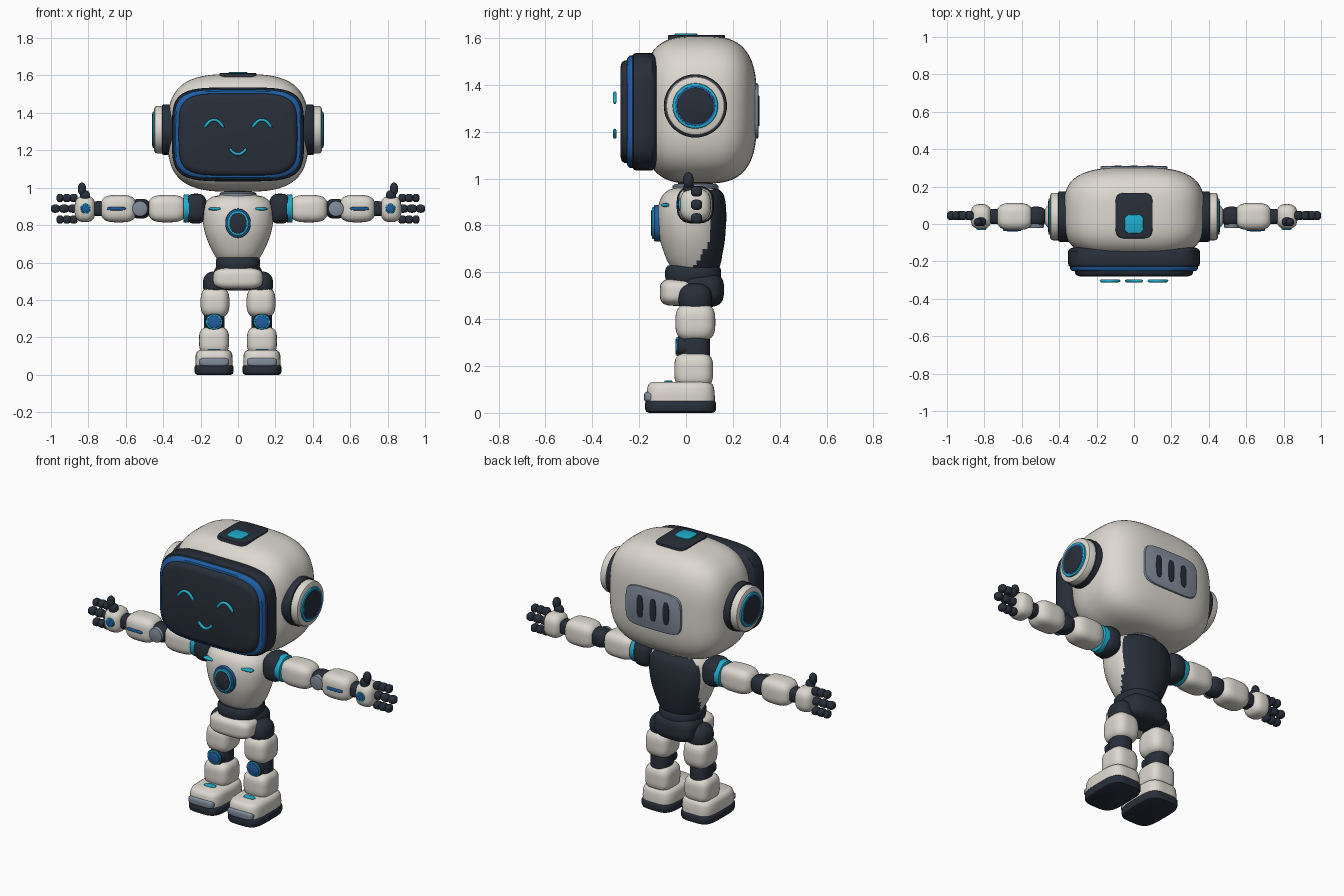
import bpy, bmesh, math
from mathutils import Vector


def material(name, rgb):
    m = bpy.data.materials.new(name)
    m.diffuse_color = (*rgb, 1)
    return m


WHITE = material("warm_white", (0.72, 0.69, 0.63))
DARK = material("dark_navy", (0.021, 0.028, 0.042))
BLUE = material("blue", (0.014, 0.11, 0.36))
CYAN = material("cyan", (0.014, 0.42, 0.62))
GREY = material("steel_grey", (0.22, 0.26, 0.33))


def finish(name, bm, mats, angle=40):
    bmesh.ops.recalc_face_normals(bm, faces=bm.faces)
    me = bpy.data.meshes.new(name)
    bm.to_mesh(me)
    bm.free()
    me.shade_smooth()
    me.set_sharp_from_angle(angle=math.radians(angle))
    for m in mats:
        me.materials.append(m)
    ob = bpy.data.objects.new(name, me)
    bpy.context.collection.objects.link(ob)
    return ob


def pod(name, c, half, mat, p=3.2, cuts=11):
    """Soft rounded block: a gridded cube pushed onto a superellipsoid."""
    bm = bmesh.new()
    bmesh.ops.create_cube(bm, size=2)
    bmesh.ops.subdivide_edges(bm, edges=bm.edges[:], cuts=cuts, use_grid_fill=True)
    for v in bm.verts:
        d = Vector([math.tan(a * math.pi / 4) for a in v.co])
        r = sum(abs(a) ** p for a in d) ** (1 / p)
        v.co = [c[i] + half[i] * d[i] / r for i in range(3)]
    return finish(name, bm, [mat], 60)


def skin(name, rings, mats):
    """Bridge rings of points and cap both ends."""
    bm = bmesh.new()
    rows = [[bm.verts.new(q) for q in ring] for ring in rings]
    n = len(rows[0])
    for a, b in zip(rows, rows[1:]):
        for i in range(n):
            bm.faces.new((a[i], a[(i + 1) % n], b[(i + 1) % n], b[i]))
    bm.faces.new(rows[0])
    bm.faces.new(rows[-1])
    return finish(name, bm, mats)


def loft(name, c, axis, rings, mats, p=2, n=48):
    """Superellipse sections (offset, half_u, half_v, shift_v) along an axis."""
    out = []
    for t, hu, hv, *shift in rings:
        row = []
        for i in range(n):
            a = 2 * math.pi * i / n
            ca, sa = math.cos(a), math.sin(a)
            r = (abs(ca) ** p + abs(sa) ** p) ** (-1 / p)
            u, v = hu * r * ca, hv * r * sa + (shift[0] if shift else 0)
            q = {'x': (t, u, v), 'y': (u, t, v), 'z': (u, v, t)}[axis]
            row.append(Vector(c) + Vector(q))
        out.append(row)
    return skin(name, out, mats)


def disc(name, c, axis, t0, t1, hu, hv, mat, p=2, bev=0.006):
    """Plate from t0 (hidden) to t1 (visible), with a softened visible rim."""
    d = math.copysign(bev, t1 - t0)
    k = bev * 0.3
    return loft(name, c, axis, [(t0, hu, hv), (t1 - d, hu, hv),
                (t1 - d * 0.3, hu - k, hv - k), (t1, hu - bev, hv - bev)], [mat], p)


def arc(name, cx, z, hw, rise, mat, y=-0.304, r=0.0085):
    """Thin tube along a parabola, used for the face display."""
    rings = []
    for i in range(17):
        u = i / 8 - 1
        k = r * (1 if 0 < i < 16 else 0.5)
        nrm = Vector((2 * rise * u / hw, 0, 1)).normalized()
        mid = Vector((cx + hw * u, y, z + rise * (1 - u * u)))
        rings.append([mid + k * (math.cos(a) * nrm + math.sin(a) * Vector((0, 1, 0)))
                      for a in [j * math.pi / 5 for j in range(10)]])
    return skin(name, rings, [mat])


# Head shell, visor and face
pod("head", (0, 0.058, 1.293), (0.377, 0.245, 0.315), WHITE, 3.2, 19)
V = (0, 0, 1.285)
loft("visor_frame", V, 'y', [(-0.125, .325, .225), (-0.132, .343, .242), (-0.145, .353, .251),
     (-0.21, .353, .251), (-0.224, .349, .247), (-0.23, .338, .236)], [DARK], 4.5, 80)
loft("visor_rim", V, 'y', [(-0.22, .343, .241), (-0.24, .341, .239), (-0.25, .333, .231),
     (-0.254, .31, .21)], [BLUE], 4.5, 80)
loft("screen", V, 'y', [(-0.24, .318, .221), (-0.262, .316, .219), (-0.274, .308, .211),
     (-0.28, .288, .191)], [DARK], 4.5, 80)
for s in (-1, 1):
    arc("eye", s * 0.128, 1.32, 0.052, 0.043, CYAN)
arc("mouth", 0, 1.21, 0.045, -0.031, CYAN)

# Crown plate with its light, and the rear vent
disc("crown_plate", (0, 0.045, 0), 'z', 1.57, 1.613, 0.1, 0.122, DARK, 6)
disc("crown_light", (0, 0, 0), 'z', 1.60, 1.618, 0.05, 0.05, CYAN, 4, 0.003)
disc("vent_panel", (0, 0, 1.288), 'y', 0.26, 0.309, 0.18, 0.118, GREY, 5)
for i in (-1, 0, 1):
    disc("vent_slot", (i * 0.085, 0, 1.288), 'y', 0.30, 0.313, 0.02, 0.066, DARK, 3, 0.003)

# Ears
for s in (-1, 1):
    E = (0, 0.04, 1.31)
    disc("ear_base", E, 'x', s * 0.33, s * 0.405, 0.135, 0.135, DARK)
    disc("ear_cup", E, 'x', s * 0.39, s * 0.448, 0.127, 0.127, WHITE, 2, 0.014)
    disc("ear_ring", E, 'x', s * 0.44, s * 0.457, 0.097, 0.097, CYAN, 2, 0.005)
    disc("ear_blue_ring", E, 'x', s * 0.45, s * 0.4585, 0.085, 0.085, BLUE, 2, 0.001)
    disc("ear_center", E, 'x', s * 0.45, s * 0.46, 0.078, 0.078, DARK, 2, 0.002)

# Neck
disc("neck", (0, 0.04, 0), 'z', 0.92, 1.02, 0.075, 0.075, DARK)
loft("neck_collar", (0, 0.04, 0), 'z', [(0.935, .085, .085), (0.945, .098, .098),
     (0.968, .098, .098), (0.977, .088, .088)], [GREY])

# Torso: white front, dark back
prof = [(0.595, .085, .075, .045), (0.61, .108, .095, .042), (0.63, .12, .108, .038),
        (0.65, .132, .116, .035), (0.675, .145, .123, .032), (0.70, .156, .13, .03),
        (0.73, .168, .137, .028), (0.76, .177, .142, .026), (0.79, .184, .145, .025),
        (0.82, .188, .147, .025), (0.85, .19, .147, .025), (0.88, .188, .145, .026),
        (0.905, .182, .14, .028), (0.925, .172, .133, .03), (0.94, .157, .123, .033),
        (0.952, .135, .108, .036), (0.96, .10, .085, .04)]
torso = loft("torso", (0, 0, 0), 'z', prof, [WHITE, DARK], 2.3, 80)
for f in torso.data.polygons:
    if f.center.y > 0.107 - 0.6 * max(0, 0.74 - f.center.z):
        f.material_index = 1

# Chest core and chest lights
C = (0, 0, 0.81)
disc("core_rim", C, 'y', -0.09, -0.137, 0.068, 0.078, BLUE)
disc("core_ring", C, 'y', -0.12, -0.146, 0.058, 0.068, CYAN)
disc("core_lens", C, 'y', -0.13, -0.15, 0.047, 0.056, DARK)
for s in (-1, 1):
    pod("chest_light", (s * 0.12, -0.088, 0.887), (0.04, 0.018, 0.008), CYAN, 3, 5)

# Waist and pelvis
loft("waist", (0, 0.03, 0), 'z', [(0.53, .10, .10), (0.56, .112, .115), (0.585, .118, .12),
     (0.615, .118, .118), (0.628, .108, .108)], [DARK], 2.5)
pod("pelvis", (0, 0.068, 0.525), (0.13, 0.094, 0.075), DARK, 3.2)
pod("pelvis_plate", (0, -0.035, 0.515), (0.133, 0.077, 0.058), WHITE, 3.5)

for s in (-1, 1):
    x = s * 0.128
    # Legs
    pod("hip", (s * 0.12, 0.04, 0.485), (0.068, 0.072, 0.068), DARK, 2.4)
    pod("thigh", (s * 0.123, 0.04, 0.387), (0.077, 0.085, 0.082), WHITE, 3.2)
    disc("knee_joint", (x, 0.04, 0.282), 'z', -0.06, 0.06, 0.055, 0.062, DARK, 2.5)
    K = (x, 0, 0.283)
    disc("knee_cap", K, 'y', 0.0, -0.036, 0.05, 0.044, DARK)
    disc("knee_ring", K, 'y', -0.02, -0.041, 0.044, 0.041, CYAN, 2, 0.004)
    disc("knee_disc", K, 'y', -0.03, -0.045, 0.036, 0.034, BLUE, 2, 0.003)
    pod("shin", (x, 0.033, 0.182), (0.08, 0.083, 0.075), WHITE, 3.6)
    # Feet
    F = (x, -0.023, 0)
    loft("foot", F, 'z', [(0.04, .098, .146), (0.07, .1, .146), (0.105, .098, .143),
         (0.122, .092, .137), (0.132, .078, .123)], [WHITE], 4)
    loft("sole", F, 'z', [(0.0, .09, .135), (0.005, .1, .147), (0.015, .104, .151),
         (0.042, .104, .151), (0.05, .1, .147), (0.054, .092, .138)], [DARK], 4)
    pod("toe_guard", (x, -0.155, 0.068), (0.08, 0.024, 0.023), GREY, 4, 7)
    pod("ankle_light", (x, -0.075, 0.133), (0.035, 0.018, 0.006), CYAN, 3, 5)

    # Arms
    def arm(name, cx, hx, hr, mat, p=3.2):
        pod(name, (s * cx, 0.04, 0.888), (hx, hr, hr), mat, p)
    arm("shoulder", 0.225, 0.06, 0.08, DARK, 2.8)
    disc("shoulder_ring", (0, 0.04, 0.888), 'x', s * 0.262, s * 0.292, 0.075, 0.075, CYAN)
    arm("upper_arm", 0.378, 0.102, 0.073, WHITE)
    arm("elbow", 0.522, 0.055, 0.053, DARK, 2.6)
    disc("elbow_cap", (s * 0.524, 0, 0.888), 'y', 0.03, -0.022, 0.042, 0.042, GREY)
    arm("forearm", 0.638, 0.096, 0.073, WHITE)
    pod("forearm_strip", (s * 0.65, -0.031, 0.888), (0.05, 0.008, 0.009), BLUE, 4, 5)
    arm("wrist", 0.745, 0.04, 0.04, DARK)
    # Hands
    pod("palm", (s * 0.818, 0.04, 0.886), (0.056, 0.066, 0.07), WHITE, 2.8)
    P = (s * 0.815, 0, 0.888)
    disc("palm_ring", P, 'y', 0.0, -0.03, 0.027, 0.027, CYAN, 2, 0.003)
    disc("palm_disc", P, 'y', -0.01, -0.033, 0.021, 0.021, BLUE, 2, 0.003)
    pod("thumb_base", (s * 0.818, 0.012, 0.957), (0.027, 0.024, 0.03), DARK, 2.2, 7)
    pod("thumb_tip", (s * 0.834, 0.01, 0.993), (0.022, 0.022, 0.034), DARK, 2.2, 7)
    for z, reach in ((0.945, 0.97), (0.888, 1.0), (0.83, 0.97)):
        step = (reach - 0.86) / 3
        for i in range(3):
            pod("finger_segment", (s * (0.86 + step * (i + 0.5)), 0.045, z),
                (step * 0.5 + (0.003 if i < 2 else 0), 0.024, 0.022), DARK, 2.8, 5)
